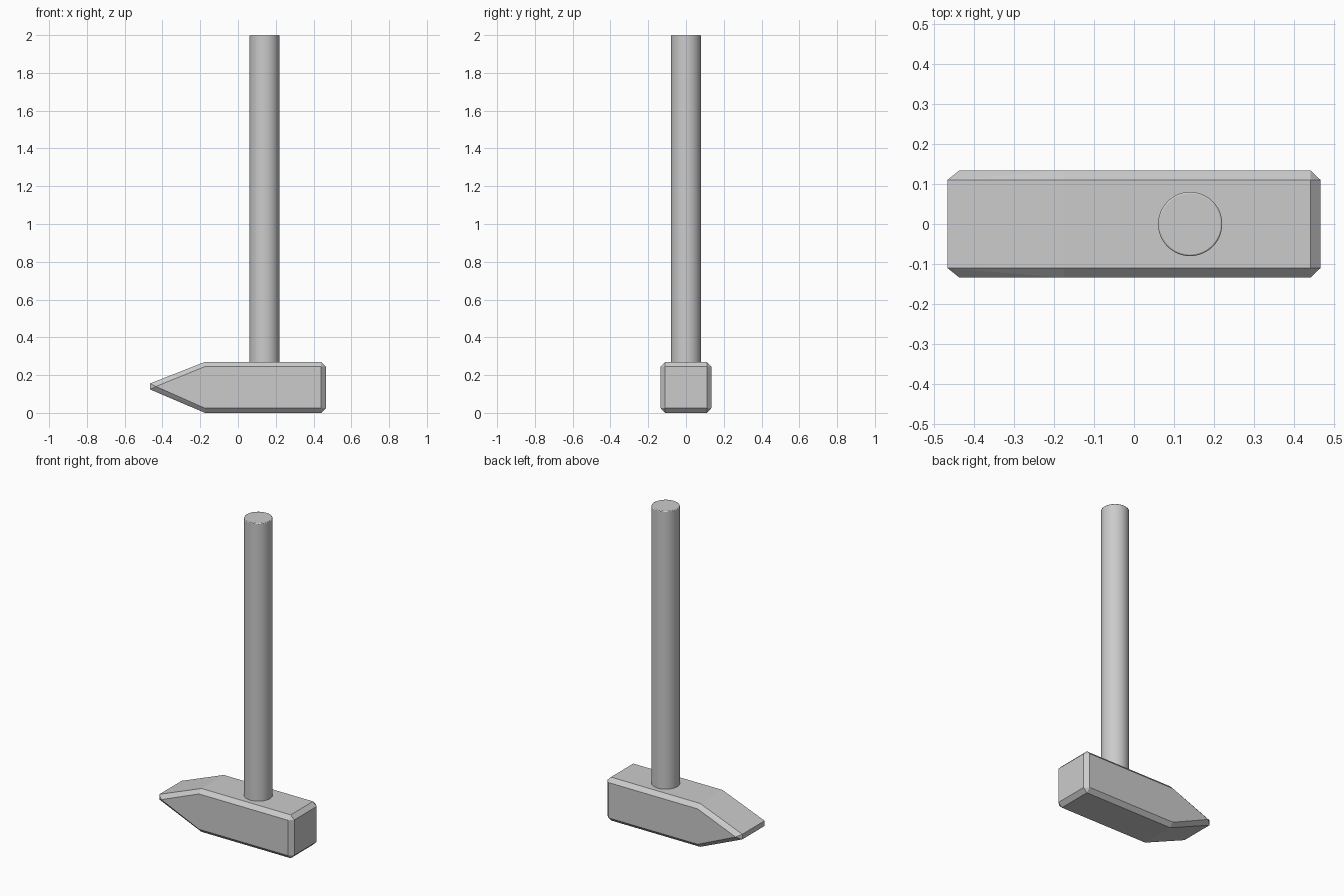
import bpy, bmesh, math

if "Cube" in bpy.data.objects:
    bpy.data.objects.remove(bpy.data.objects["Cube"])

# Hammer head: chamfered convex block with a wedge-shaped peen
bm = bmesh.new()
broad_outline = [(-0.435, 0.14), (-0.175, 0.245), (0.44, 0.245),
                 (0.44, 0.025), (-0.175, 0.025)]
narrow_outline = [(-0.465, 0.124), (-0.465, 0.156), (-0.175, 0.27), (0.44, 0.27),
                  (0.465, 0.245), (0.465, 0.025), (0.44, 0.0), (-0.175, 0.0)]
for outline, half_width in ((broad_outline, 0.134), (narrow_outline, 0.11)):
    for side in (-1, 1):
        for x, z in outline:
            bm.verts.new((x, side * half_width, z))
bmesh.ops.convex_hull(bm, input=bm.verts[:])
bmesh.ops.dissolve_limit(bm, angle_limit=math.radians(3),
                         verts=bm.verts[:], edges=bm.edges[:])
bmesh.ops.recalc_face_normals(bm, faces=bm.faces[:])
mesh = bpy.data.meshes.new("hammer_head")
bm.to_mesh(mesh)
bm.free()
bpy.context.collection.objects.link(bpy.data.objects.new("hammer_head", mesh))

# Handle: round shaft seated in the head, with a slightly eased rim
bottom, top = 0.25, 2.0
bpy.ops.mesh.primitive_cylinder_add(vertices=48, radius=0.08, depth=top - bottom,
                                    location=(0.14, 0, (top + bottom) / 2))
handle = bpy.context.object
handle.name = "handle"
bevel = handle.modifiers.new("eased_rim", 'BEVEL')
bevel.width = 0.004
bevel.segments = 2
bevel.limit_method = 'ANGLE'
bevel.angle_limit = math.radians(40)
bpy.ops.object.shade_smooth_by_angle(angle=math.radians(30))
